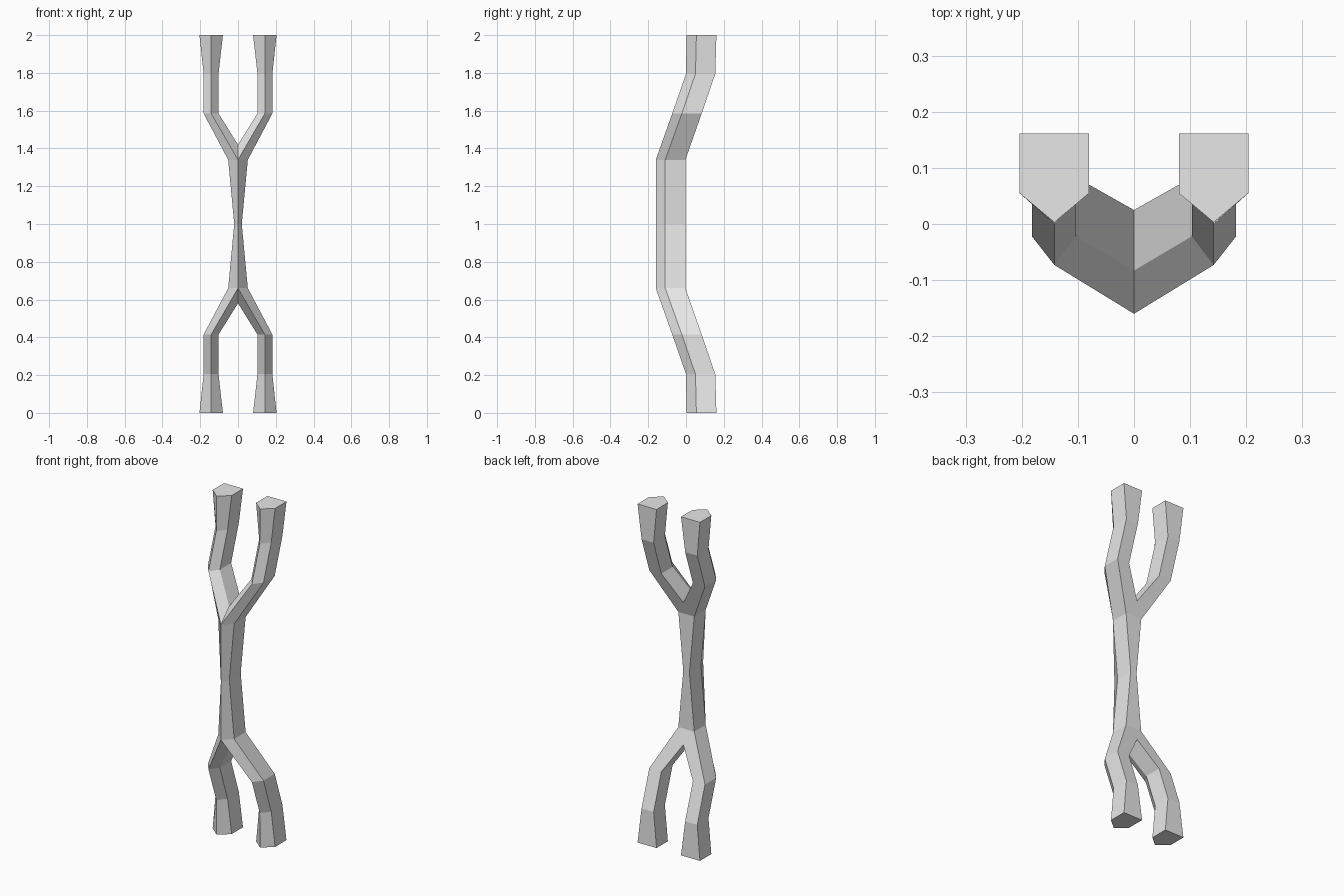
import bpy
import bmesh

cube = bpy.data.objects.get("Cube")
if cube:
    bpy.data.objects.remove(cube, do_unlink=True)

grey = bpy.data.materials.new("light_grey")
grey.use_nodes = True
grey.diffuse_color = (0.8, 0.8, 0.8, 1)
grey.node_tree.nodes["Principled BSDF"].inputs["Base Color"].default_value = (0.8, 0.8, 0.8, 1)

MID = 1.0  # height of the mirror plane between upper and lower halves


def bridge(bm, low, high, closed):
    """Join two rings of vertices with quads."""
    n = len(low)
    for i in range(n if closed else n - 1):
        j = (i + 1) % n
        bm.faces.new((low[i], low[j], high[j], high[i]))


def finish(name, bm):
    """Make a flat-shaded object, mirrored left/right and top/bottom."""
    mesh = bpy.data.meshes.new(name)
    bm.to_mesh(mesh)
    bm.free()
    mesh.materials.append(grey)
    obj = bpy.data.objects.new(name, mesh)
    obj.location.z = MID
    bpy.context.collection.objects.link(obj)
    mirror = obj.modifiers.new("Mirror", "MIRROR")
    mirror.use_axis = (True, False, True)
    mirror.use_mirror_merge = True
    mirror.merge_threshold = 0.0005


def ring(bm, points):
    return [bm.verts.new((x, y, z - MID)) for x, y, z in points]


def trunk_section(z, half_width):
    """Half of the pentagon section, from front ridge to back centre."""
    return [(0, -0.16, z), (half_width, -0.11, z), (half_width, -0.003, z), (0, -0.003, z)]


def limb_section(z, inner, outer, front, shoulder, back):
    """Pentagon section with its ridge to the front."""
    return [(0.142, front, z), (outer, shoulder, z), (outer, back, z),
            (inner, back, z), (inner, shoulder, z)]


# Trunk, narrow at the waist
waist, fork = trunk_section(MID, 0.02), trunk_section(1.34, 0.052)
bm = bmesh.new()
bridge(bm, ring(bm, waist), ring(bm, fork), closed=False)
finish("trunk", bm)

# Forked limbs, growing from the trunk end to the flared flat tips
bm = bmesh.new()
crotch = [(0, 0.025, 1.42), (0, -0.083, 1.42)]
rings = [
    ring(bm, fork[:3] + crotch),
    ring(bm, limb_section(1.585, 0.103, 0.182, -0.073, -0.022, 0.083)),
    ring(bm, limb_section(1.795, 0.103, 0.182, 0.0, 0.05, 0.155)),
    ring(bm, limb_section(2.0, 0.08, 0.204, 0.003, 0.055, 0.161)),
]
for low, high in zip(rings, rings[1:]):
    bridge(bm, low, high, closed=True)
bm.faces.new(rings[-1])
back_centre = ring(bm, fork[3:])[0]
bm.faces.new((rings[0][2], back_centre, rings[0][3]))
finish("forked_limbs", bm)
